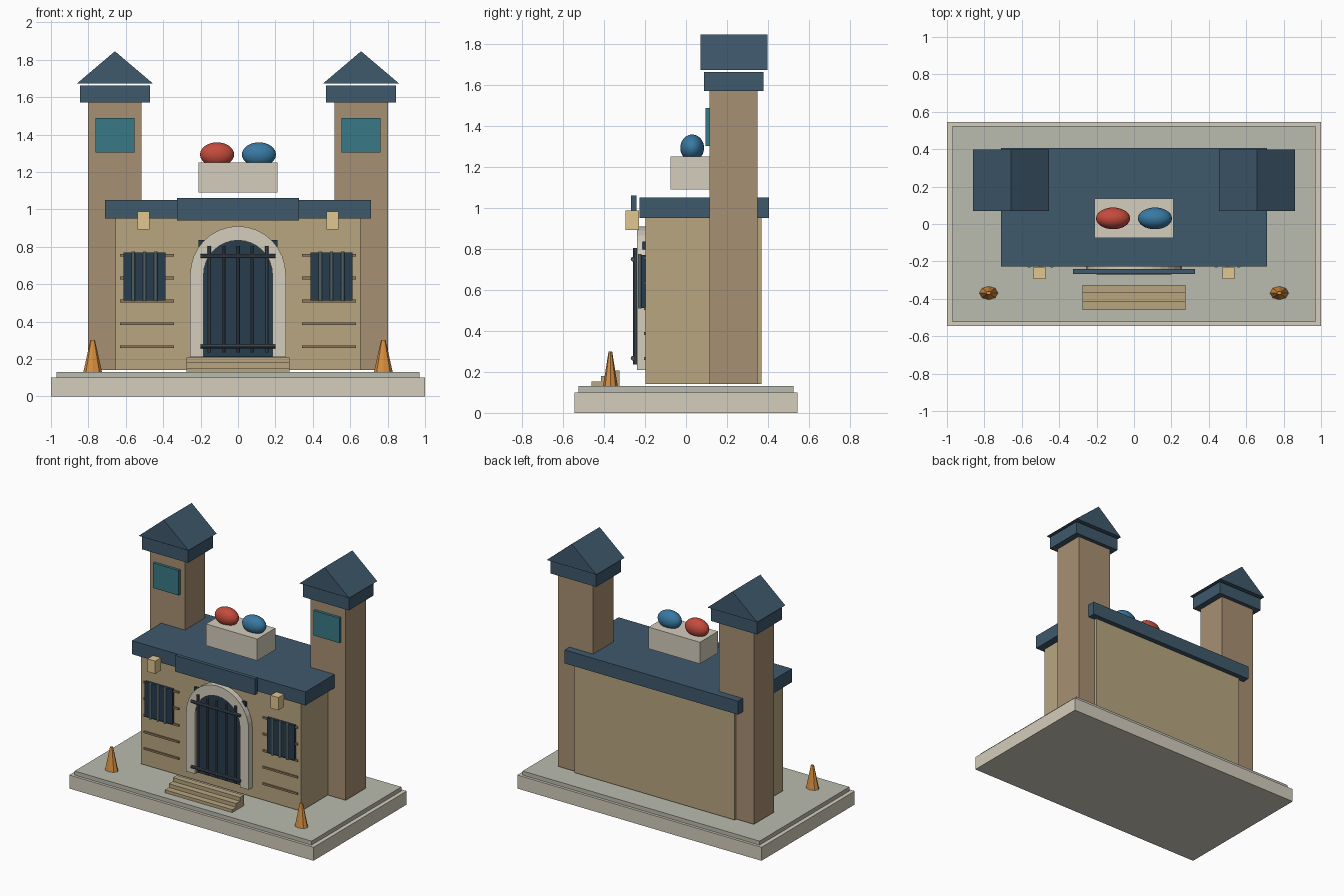
import bpy, bmesh
from math import sin, cos, pi

if "Cube" in bpy.data.objects:
    bpy.data.objects.remove(bpy.data.objects["Cube"])

MATS = {}
COLOURS = {
    "stone": (0.66, 0.61, 0.51), "paving": (0.49, 0.50, 0.43),
    "wall": (0.48, 0.38, 0.22), "tower": (0.39, 0.28, 0.17),
    "roof": (0.05, 0.10, 0.15), "glass": (0.04, 0.19, 0.24),
    "dark": (0.02, 0.045, 0.075), "iron": (0.07, 0.09, 0.12),
    "bar": (0.30, 0.42, 0.45), "groove": (0.27, 0.19, 0.10),
    "lamp": (0.75, 0.57, 0.28), "orange": (0.70, 0.28, 0.05),
    "red": (0.55, 0.07, 0.045), "blue": (0.04, 0.19, 0.36),
}


def paint(ob, name, colour):
    ob.name = name
    if colour not in MATS:
        MATS[colour] = bpy.data.materials.new(colour)
        MATS[colour].diffuse_color = (*COLOURS[colour], 1)
    ob.data.materials.append(MATS[colour])
    return ob


def prism(name, pts, y0, y1, colour):
    """Extrude an x-z outline from y0 to y1."""
    bm = bmesh.new()
    face = bm.faces.new([bm.verts.new((x, y0, z)) for x, z in pts])
    new = bmesh.ops.extrude_face_region(bm, geom=[face])["geom"]
    verts = [v for v in new if isinstance(v, bmesh.types.BMVert)]
    bmesh.ops.translate(bm, verts=verts, vec=(0, y1 - y0, 0))
    bmesh.ops.recalc_face_normals(bm, faces=bm.faces)
    me = bpy.data.meshes.new(name)
    bm.to_mesh(me)
    bm.free()
    ob = bpy.data.objects.new(name, me)
    bpy.context.collection.objects.link(ob)
    return paint(ob, name, colour)


def box(name, x0, x1, y0, y1, z0, z1, colour):
    return prism(name, [(x0, z0), (x1, z0), (x1, z1), (x0, z1)], y0, y1, colour)


def rod(name, loc, length, r, colour, horizontal=False):
    bpy.ops.mesh.primitive_cylinder_add(vertices=10, radius=r, depth=length, location=loc,
                                        rotation=(0, pi / 2 if horizontal else 0, 0))
    ob = bpy.context.object
    bpy.ops.object.shade_smooth_by_angle()
    return paint(ob, name, colour)


# Base and main building
box("base", -1, 1, -0.545, 0.545, 0, 0.10, "stone")
box("paving", -0.97, 0.97, -0.525, 0.525, 0.10, 0.13, "paving")
box("main_wall", -0.655, 0.655, -0.197, 0.368, 0.142, 0.95, "wall")
box("main_roof", -0.71, 0.71, -0.226, 0.405, 0.95, 1.05, "roof")
box("front_fascia", -0.327, 0.327, -0.268, -0.241, 0.94, 1.06, "roof")

# Rooftop plinth with two ellipsoids
box("plinth", -0.21, 0.21, -0.075, 0.137, 1.09, 1.25, "stone")
for x, colour in ((-0.112, "red"), (0.112, "blue")):
    bpy.ops.mesh.primitive_uv_sphere_add(segments=32, ring_count=16, radius=1, location=(x, 0.03, 1.293))
    ball = bpy.context.object
    ball.scale = (0.091, 0.058, 0.065)
    bpy.ops.object.shade_smooth()
    paint(ball, colour + "_dome", colour)

# Parts that repeat on the left and right
for s, side in ((-1, "left"), (1, "right")):
    def pair(name, cx, half, *rest):
        return box(f"{side}_{name}", s * cx - half, s * cx + half, *rest)

    # Tower with cap, gabled roof and window
    pair("tower", 0.658, 0.143, 0.115, 0.35, 0.142, 1.57, "tower")
    pair("tower_cap", 0.658, 0.188, 0.087, 0.379, 1.57, 1.662, "roof")
    prism(f"{side}_tower_roof", [(s * 0.658 - 0.204, 1.672), (s * 0.658 + 0.204, 1.672),
                                 (s * 0.658, 1.845)], 0.07, 0.398, "roof")
    pair("tower_window", 0.658, 0.105, 0.096, 0.115, 1.303, 1.488, "glass")

    # Barred window, wall courses and lamp
    pair("window", 0.5, 0.113, -0.216, -0.19, 0.512, 0.77, "dark")
    for i in (-1, 0, 1):
        rod(f"{side}_window_bar", (s * 0.5 + i * 0.06, -0.226, 0.642), 0.265, 0.009, "bar")
    for i in range(5):
        z = 0.265 + i * 0.1225
        pair("wall_course", 0.487, 0.144, -0.206, -0.19, z - 0.007, z + 0.007, "groove")
    pair("lamp", 0.504, 0.032, -0.294, -0.229, 0.893, 0.988, "lamp")

    # Door post and gate cone
    pair("door_post", 0.22, 0.036, -0.24, -0.19, 0.21, 0.65, "stone")
    bpy.ops.mesh.primitive_cone_add(vertices=8, radius1=0.05, radius2=0.012, depth=0.17,
                                    location=(s * 0.777, -0.369, 0.215))
    cone = bpy.context.object
    cone.scale.y = 0.72
    paint(cone, f"{side}_cone", "orange")

# Door arch and dark door panel
N = 16
arc = [(cos(pi * i / N), sin(pi * i / N)) for i in range(N + 1)]
outline = [(0.256 * c, 0.65 + 0.26 * a) for c, a in arc]
outline += [(0.184 * c, 0.65 + 0.184 * a) for c, a in reversed(arc)]
prism("door_arch", outline, -0.24, -0.19, "stone")
box("door_panel", -0.21, 0.21, -0.212, -0.19, 0.21, 0.835, "dark")

# Gate bars
for i in range(-2, 3):
    rod("gate_bar", (i * 0.077, -0.248, 0.52), 0.57, 0.01, "iron")
for z in (0.267, 0.75):
    rod("gate_rail", (0, -0.259, z), 0.4, 0.011, "iron", True)

# Steps
for i, z in enumerate((0.152, 0.18, 0.208)):
    box("step", -0.275, 0.275, -0.46 + i * 0.045, -0.325, 0.13 if i == 0 else z - 0.028, z, "wall")

for m in bpy.data.materials:
    if m.users and not m.is_grease_pencil:
        m.use_nodes = True
        m.node_tree.nodes["Principled BSDF"].inputs["Base Color"].default_value = m.diffuse_color
